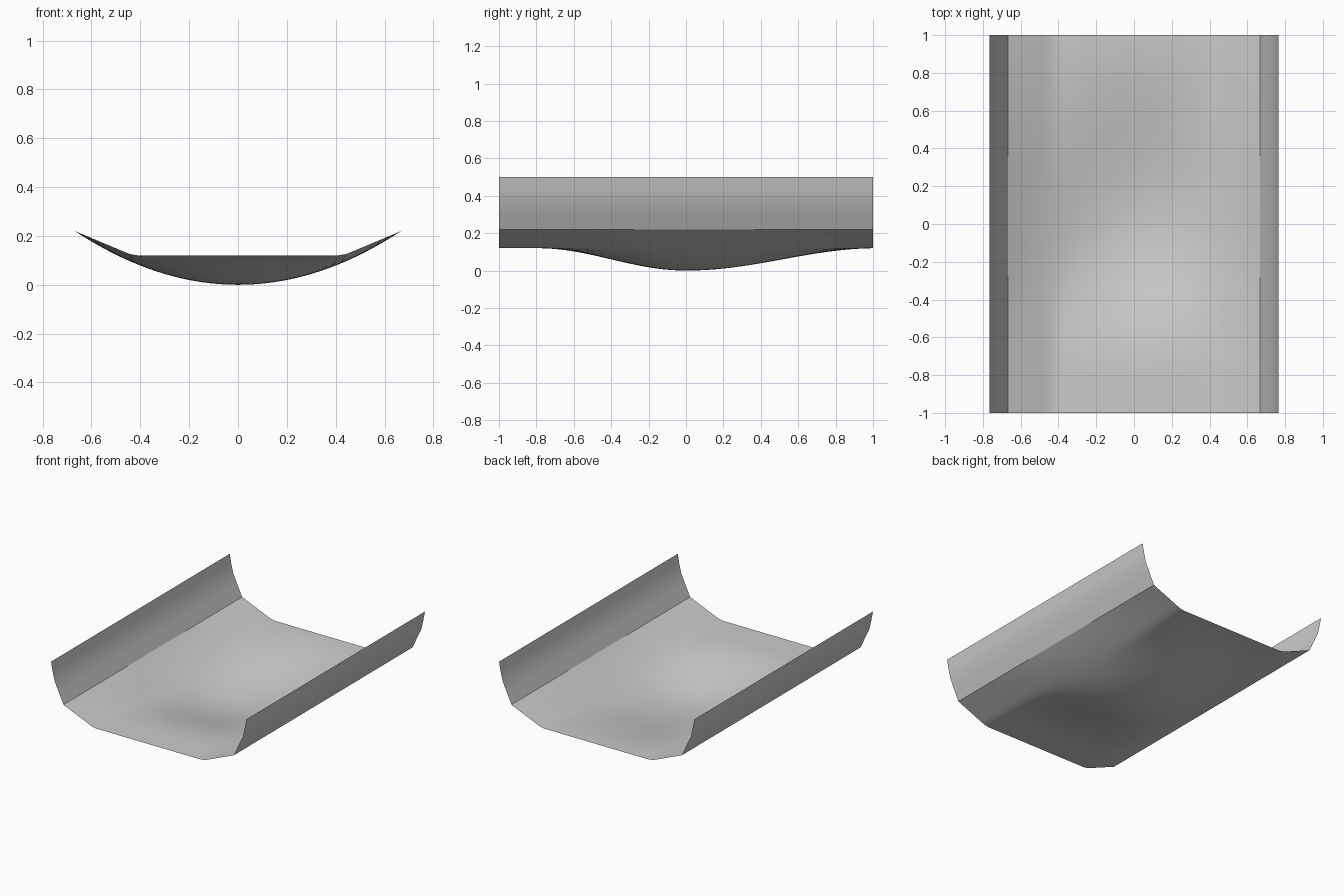
import bpy
import math

cube = bpy.data.objects.get("Cube")
if cube:
    bpy.data.objects.remove(cube)

HALF_FLOOR, SEAM, FLOOR_Z, SEAM_Z = 0.43, 0.668, 0.12, 0.22
WALL = [(0.703, 0.295), (0.738, 0.37), (0.753, 0.435), (0.765, 0.5)]
ROWS, COLS = 48, 36


def dip(y):
    """How far the floor sinks toward the rounded bowl at this length."""
    reach = 0.8 if y < 0 else 1.03
    return 0.5 + 0.5 * math.cos(math.pi * min(abs(y) / reach, 1))


def floor_height(x, y):
    slope = max(0, (abs(x) - HALF_FLOOR) / (SEAM - HALF_FLOOR))
    flat = FLOOR_Z + (SEAM_Z - FLOOR_Z) * slope
    bowl = SEAM_Z * (x / SEAM) ** 2
    w = dip(y)
    return flat * (1 - w) + bowl * w


# One cross-section: left wall, floor, right wall
def section(y):
    xs = [SEAM * (2 * i / COLS - 1) for i in range(COLS + 1)]
    floor = [(x, y, floor_height(x, y)) for x in xs]
    right = [(x, y, z) for x, z in WALL]
    left = [(-x, y, z) for x, z in reversed(WALL)]
    return left + floor + right


# Loft the sections into a single open sheet
verts = []
for j in range(ROWS + 1):
    verts += section(2 * j / ROWS - 1)
n = len(verts) // (ROWS + 1)
faces = [(j * n + i, j * n + i + 1, (j + 1) * n + i + 1, (j + 1) * n + i)
         for j in range(ROWS) for i in range(n - 1)]
mesh = bpy.data.meshes.new("curved_trough")
mesh.from_pydata(verts, [], faces)
trough = bpy.data.objects.new("curved_trough", mesh)
bpy.context.collection.objects.link(trough)

# Plain grey surface
GREY = (0.6, 0.6, 0.6, 1)
mat = bpy.data.materials.new("plain grey")
mat.use_nodes = True
mat.diffuse_color = GREY
mat.node_tree.nodes["Principled BSDF"].inputs["Base Color"].default_value = GREY
mesh.materials.append(mat)

# Smooth shading with a crease where the walls meet the floor
bpy.ops.object.select_all(action="DESELECT")
trough.select_set(True)
bpy.context.view_layer.objects.active = trough
bpy.ops.object.shade_smooth_by_angle(angle=math.radians(30))
